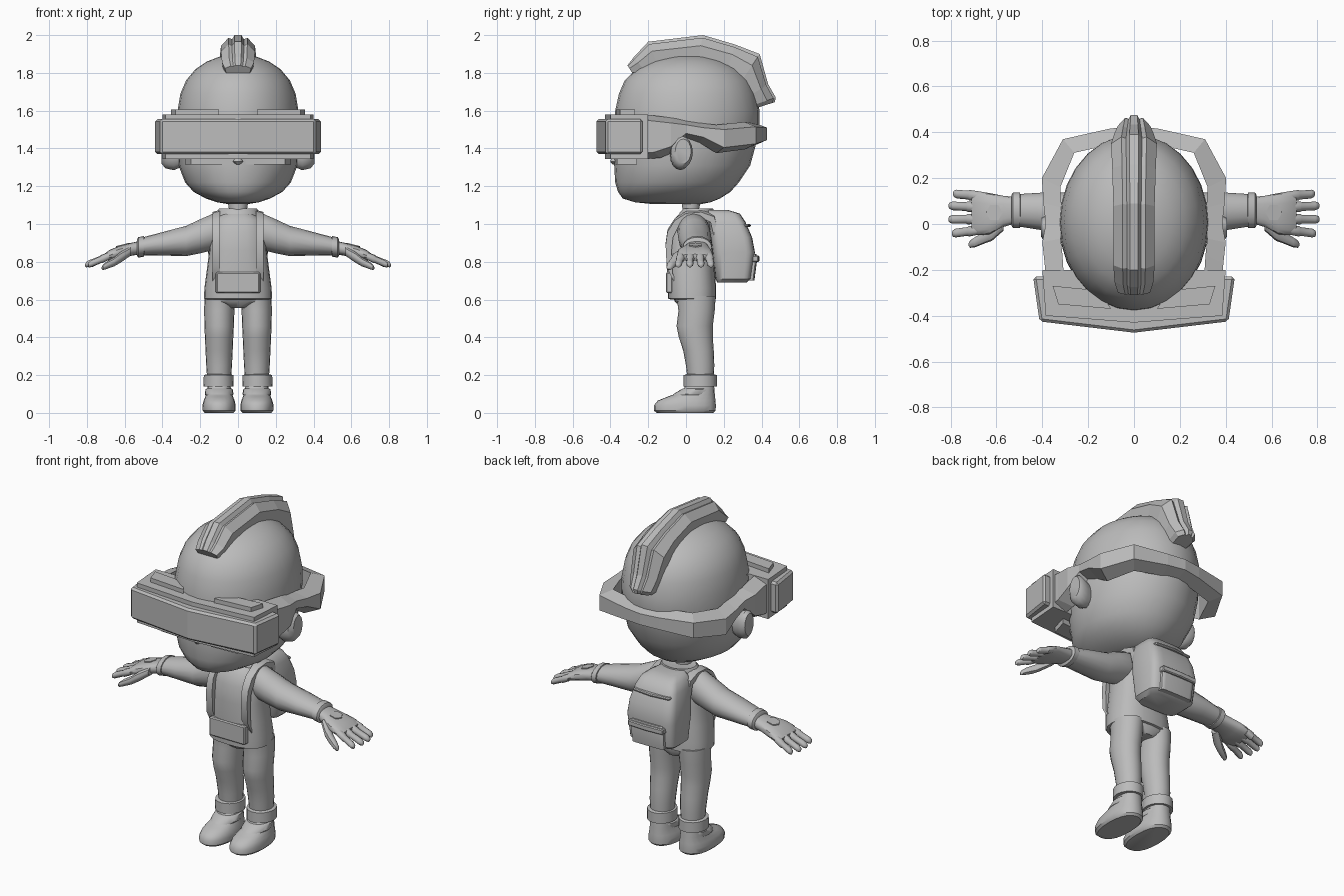
import bpy, math
from math import cos, sin, pi

grey = bpy.data.materials.new("plain_grey")
grey.diffuse_color = (0.5, 0.5, 0.5, 1)


def build(name, verts, faces, smooth=True, mirror=False, bevel=0.0):
    me = bpy.data.meshes.new(name)
    me.from_pydata(verts, [], faces)
    me.materials.append(grey)
    ob = bpy.data.objects.new(name, me)
    bpy.context.collection.objects.link(ob)
    bpy.ops.object.select_all(action='DESELECT')
    ob.select_set(True)
    bpy.context.view_layer.objects.active = ob
    bpy.ops.object.mode_set(mode='EDIT')
    bpy.ops.mesh.select_all(action='SELECT')
    bpy.ops.mesh.normals_make_consistent(inside=False)
    bpy.ops.object.mode_set(mode='OBJECT')
    if bevel:
        b = ob.modifiers.new("bevel", 'BEVEL')
        b.width, b.segments = bevel, 1
    if mirror:
        m = ob.modifiers.new("mirror", 'MIRROR')
        m.use_clip = True
    if smooth:
        bpy.ops.object.shade_smooth_by_angle(angle=math.radians(40))
    return ob


def loft(name, rings, closed=True, **kw):
    """Bridge equal-length rings and cap both ends."""
    n = len(rings[0])
    verts = [v for r in rings for v in r]
    faces = [(i * n + j, i * n + (j + 1) % n, (i + 1) * n + (j + 1) % n, (i + 1) * n + j)
             for i in range(len(rings) - 1) for j in range(n)]
    if closed:
        faces += [tuple(range(n)), tuple((len(rings) - 1) * n + j for j in range(n))]
    return build(name, verts, faces, **kw)


def spow(v, p):
    return math.copysign(abs(v) ** (2 / p), v)


def column(name, rows, n=20, p=2.0, **kw):
    """Upright loft; rows are (z, centre x, half width, front y, back y)."""
    rings = []
    for z, cx, rx, yf, yb in rows:
        cy, ry = (yf + yb) / 2, (yb - yf) / 2
        rings.append([(cx + rx * spow(cos(2 * pi * k / n), p),
                       cy + ry * spow(sin(2 * pi * k / n), p), z) for k in range(n)])
    return loft(name, rings, **kw)


def limb(name, rows, n=16, p=2.0):
    """Sideways loft, mirrored; rows are (x, y, z, half depth, half height)."""
    return loft(name, [[(x, y + ry * spow(cos(2 * pi * k / n), p),
                         z + rz * spow(sin(2 * pi * k / n), p)) for k in range(n)]
                       for x, y, z, ry, rz in rows], mirror=True)


def slab(name, plan, z0, z1, **kw):
    return loft(name, [[(x, y, z) for x, y in plan] for z in (z0, z1)], smooth=False, **kw)


def both(plan):
    """Complete a half outline with its reflection."""
    return plan + [(-x, y) for x, y in reversed(plan) if x > 0]


# Head, nose and ears
column("head", [
    (1.105, 0, .05, -.17, .08), (1.115, 0, .11, -.27, .13), (1.135, 0, .17, -.335, .18),
    (1.17, 0, .235, -.36, .235), (1.22, 0, .28, -.375, .28), (1.31, 0, .315, -.38, .34),
    (1.42, 0, .325, -.38, .37), (1.52, 0, .325, -.38, .39), (1.60, 0, .32, -.375, .39),
    (1.69, 0, .305, -.355, .37), (1.76, 0, .275, -.325, .34), (1.82, 0, .225, -.265, .28),
    (1.86, 0, .165, -.19, .21), (1.885, 0, .10, -.11, .14), (1.897, 0, .03, -.03, .05)], n=28)
column("nose", [(1.315, 0, .01, -.39, -.36), (1.33, 0, .028, -.402, -.36),
                (1.35, 0, .015, -.395, -.36)], n=10)
limb("ear", [(.28, -.03, 1.37, .04, .06), (.34, -.03, 1.37, .055, .085),
             (.385, -.022, 1.38, .058, .085), (.405, -.015, 1.385, .042, .065)])

# Crest of hair: stations are (top y, top z, base y, base z, half width)
crest = []
for ty, tz, by, bz, w in [(-.31, 1.84, -.285, 1.80, .07), (-.275, 1.885, -.22, 1.81, .085),
                          (-.20, 1.965, -.15, 1.84, .09), (.09, 2.0, .06, 1.86, .09),
                          (.26, 1.95, .22, 1.82, .095), (.39, 1.90, .29, 1.75, .10),
                          (.435, 1.74, .34, 1.68, .085), (.475, 1.67, .36, 1.63, .07),
                          (.47, 1.645, .375, 1.615, .05)]:
    def at(x, f):
        return (x, by + (ty - by) * f, bz + (tz - bz) * f)
    half = [at(w * .9, 0), at(w, .6), at(w * .55, .9), at(w * .35, .84), at(w * .2, 1)]
    crest.append(half + [(-x, y, z) for x, y, z in reversed(half)])
loft("hair_crest", crest, smooth=False)

# Visor: inner body, front screen and vent plates
slab("visor_body", both([(.40, -.20), (.385, -.40), (0, -.43)][:2] + [(0, -.43)]), 1.345, 1.58)
screen = both([(.33, -.23), (.44, -.23), (.412, -.425), (0, -.474)])
slab("visor_screen", screen, 1.37, 1.555, bevel=.012)
vent = [(.10, -.37), (.33, -.35), (.355, -.27), (.15, -.29)]
slab("visor_vent_top", vent, 1.57, 1.605, mirror=True)
slab("visor_vent_bottom", [(.04, -.375), (.25, -.365), (.28, -.26), (.04, -.28)],
     1.315, 1.36, mirror=True)

# Strap round the head: stations are (x, y, top z, bottom z)
strap = []
for x, y, zt, zb in [(.385, -.25, 1.578, 1.345), (.39, -.17, 1.57, 1.35), (.40, -.08, 1.56, 1.38),
                     (.385, 0, 1.55, 1.45), (.395, .09, 1.535, 1.43), (.402, .20, 1.525, 1.375),
                     (.31, .37, 1.54, 1.395), (.11, .415, 1.535, 1.41), (0, .43, 1.535, 1.415)]:
    k = .80 if y < .3 else .84
    strap.append([(x * k, y * k, zt), (x, y, zt - .025), (x, y, zb + .03), (x * k, y * k, zb)])
loft("visor_strap", strap, closed=False, smooth=False, mirror=True)

# Neck, jacket, collar and belly pocket
column("neck", [(1.02, 0, .055, -.025, .085), (1.08, 0, .048, -.02, .07),
                (1.15, 0, .06, -.03, .09)], n=14)
column("jacket", [(.60, 0, .165, -.08, .145), (.605, 0, .18, -.095, .16), (.66, 0, .178, -.098, .16),
                  (.75, 0, .166, -.10, .152), (.86, 0, .152, -.10, .148), (.96, 0, .145, -.092, .145),
                  (1.02, 0, .128, -.065, .135), (1.05, 0, .09, -.04, .115),
                  (1.06, 0, .06, -.025, .09)], n=24, p=2.5)
column("collar", [(1.02, 0, .11, -.045, .14), (1.06, 0, .115, -.035, .15),
                  (1.082, 0, .10, -.015, .145), (1.075, 0, .07, 0, .12)], n=18)
slab("belly_pocket", [(-.12, -.07), (-.115, -.106), (.115, -.106), (.12, -.07)], .635, .745,
     bevel=.006)

# Backpack: profile slices (z, half width, inner y, outer y), pocket and shoulder straps
column("backpack", [(.69, 0, .125, .165, .32), (.71, 0, .148, .155, .345), (.85, 0, .158, .14, .365),
                    (.93, 0, .152, .13, .35), (1.01, 0, .135, .12, .315), (1.055, 0, .115, .11, .285),
                    (1.075, 0, .08, .11, .22)], n=24, p=5)
column("backpack_pocket", [(.70, 0, .105, .29, .362), (.82, 0, .11, .29, .378),
                           (.84, 0, .10, .29, .372)], n=16, p=8)
slab("backpack_flap", both([(.115, .30), (.115, .384), (0, .39)]), .80, .832, bevel=.005)
slab("backpack_lid", both([(.125, .15), (.12, .33), (0, .343)]), .985, 1.0, bevel=.005)
path = [(-.06, .70), (-.102, .78), (-.108, .90), (-.098, .97), (-.06, 1.03), (.0, 1.068),
        (.08, 1.075), (.15, 1.05), (.17, .98)]
loft("shoulder_strap", [[(.095, y, z), (.135, y, z - .012), (.135, y * .8 + .01, z - .04),
                         (.095, y * .8 + .01, z - .03)] for y, z in path], mirror=True)

# Arms and cuffs
limb("sleeve", [(.06, .035, .965, .075, .08), (.12, .04, .962, .085, .098), (.20, .045, .935, .088, .09),
                (.275, .05, .91, .088, .08), (.40, .055, .895, .082, .062), (.51, .06, .88, .07, .048)])
limb("wrist_cuff", [(.495, .06, .882, .068, .046), (.498, .06, .882, .077, .055),
                    (.528, .06, .876, .077, .054), (.535, .06, .876, .066, .043)])

# Gloves: palm, four fingers, thumb and back plate
limb("palm", [(.52, .06, .875, .058, .036), (.57, .055, .865, .068, .034), (.63, .045, .85, .09, .033),
              (.68, .047, .835, .096, .028), (.71, .047, .822, .088, .018)], p=2.6)
for i, (y0, y1, tip) in enumerate([(.122, .132, .79), (.073, .08, .81), (.022, .02, .81), (-.026, -.042, .795)]):
    rows = []
    for f, r in [(0, .021), (.35, .023), (.4, .019), (.85, .019), (.96, .014), (1, .005)]:
        rows.append((.68 + (tip - .68) * f, y0 + (y1 - y0) * f, .832 - .05 * f, r, r))
    limb("finger_%d" % (i + 1), rows, n=10)
limb("thumb", [(.57, .0, .855, .03, .025), (.62, -.04, .825, .034, .03), (.655, -.06, .80, .026, .025),
               (.695, -.08, .782, .022, .021), (.715, -.088, .77, .016, .015),
               (.722, -.09, .766, .005, .005)], n=10)
hexa = [(.61 + .036 * cos(pi * k / 3), .05 + .038 * sin(pi * k / 3)) for k in range(6)]
loft("glove_plate", [[(x, y, z + (.61 - x) * .25) for x, y in hexa] for z in (.85, .892)],
     smooth=False, mirror=True)

# Trousers, turn-ups and shoes
column("hips", [(.555, 0, .05, -.02, .13), (.59, 0, .155, -.06, .15), (.66, 0, .165, -.08, .15)], p=2.4)
column("trouser_leg", [(.16, .10, .062, .01, .145), (.25, .10, .068, .0, .15), (.33, .10, .072, -.015, .147),
                       (.40, .10, .075, -.038, .142), (.46, .10, .078, -.05, .142),
                       (.54, .099, .08, -.04, .152), (.62, .095, .083, -.05, .157)], mirror=True)
column("turn_up", [(.14, .103, .066, .005, .15), (.14, .103, .08, -.012, .163), (.20, .103, .078, -.012, .163),
                   (.205, .103, .06, .005, .148)], mirror=True)
column("shoe", [(0, .10, .076, -.155, .145), (.012, .10, .087, -.17, .157), (.04, .10, .088, -.17, .158),
                (.065, .10, .082, -.15, .156), (.085, .10, .074, -.10, .154), (.105, .10, .068, -.045, .152),
                (.13, .10, .062, -.01, .15), (.18, .10, .058, .01, .145)], p=2.3, mirror=True)
column("shoe_strap", [(.095, .10, .073, -.07, .135), (.10, .10, .076, -.065, .138),
                      (.125, .10, .072, -.025, .14), (.13, .10, .064, -.015, .14)], mirror=True)
